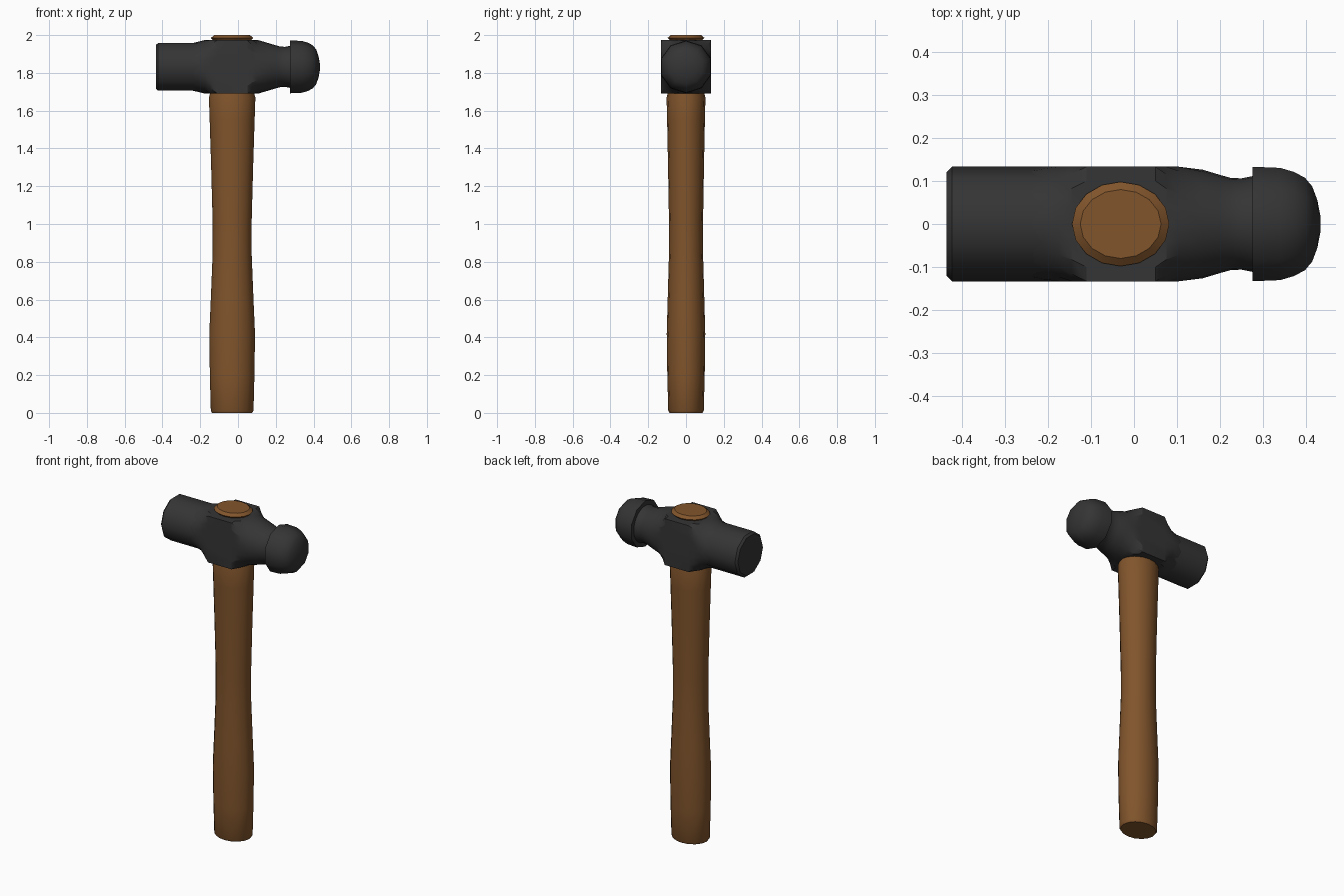
import bpy, bmesh
from math import cos, sin, pi, radians
from mathutils import Vector

if "Cube" in bpy.data.objects:
    bpy.data.objects.remove(bpy.data.objects["Cube"])


def material(name, rgb):
    m = bpy.data.materials.new(name)
    m.diffuse_color = (*rgb, 1)
    m.use_nodes = True
    m.node_tree.nodes["Principled BSDF"].inputs["Base Color"].default_value = m.diffuse_color
    return m


steel = material("dark_steel", (0.035, 0.035, 0.035))
wood = material("wood", (0.22, 0.09, 0.025))


def loft(name, rings, mat, angle):
    """Skin a list of equal-length point rings and cap both ends."""
    bm = bmesh.new()
    loops = [[bm.verts.new(p) for p in ring] for ring in rings]
    n = len(loops[0])
    for a, b in zip(loops, loops[1:]):
        for i in range(n):
            j = (i + 1) % n
            bm.faces.new((a[i], a[j], b[j], b[i]))
    bm.faces.new(loops[0])
    bm.faces.new(loops[-1])
    bmesh.ops.recalc_face_normals(bm, faces=bm.faces)
    me = bpy.data.meshes.new(name)
    bm.to_mesh(me)
    bm.free()
    me.materials.append(mat)
    ob = bpy.data.objects.new(name, me)
    bpy.context.collection.objects.link(ob)
    bpy.ops.object.select_all(action='DESELECT')
    ob.select_set(True)
    bpy.context.view_layer.objects.active = ob
    bpy.ops.object.shade_smooth_by_angle(angle=radians(angle))
    return ob


HEAD_Z = 1.832
HALF_Y, HALF_Z = 0.133, 0.142


def clamp(v, m):
    return max(-m, min(m, v))


def head_part(name, profile, sides, phase=0.0, angle=40):
    """Turn an (x, radius) profile about the head axis, flattened to the block's box."""
    rings = []
    for x, r in profile:
        ring = []
        for i in range(sides):
            a = phase + 2 * pi * i / sides
            ring.append(Vector((x, clamp(r * cos(a), HALF_Y),
                                HEAD_Z + clamp(r * sin(a), HALF_Z))))
        rings.append(ring)
    return loft(name, rings, steel, angle)


# striking face and shank
head_part("striking_face", [(-0.435, 0.121), (-0.423, 0.133), (-0.15, 0.133)], 10)

# square block flaring out of the shank and running down to the neck
head_part("head_block", [
    (-0.25, 0.124), (-0.21, 0.133), (-0.175, 0.142), (-0.145, 0.165),
    (-0.11, 0.2), (0.05, 0.2), (0.075, 0.165), (0.105, 0.142),
    (0.16, 0.126), (0.2, 0.114), (0.225, 0.107), (0.25, 0.106),
    (0.285, 0.113)], 24, angle=25)

# rounded peen
head_part("ball_peen", [
    (0.275, 0.14), (0.34, 0.137), (0.372, 0.127), (0.397, 0.113),
    (0.414, 0.092), (0.426, 0.058), (0.433, 0.02)], 10, phase=pi / 2)

# oval handle running through the head, its end swelling out on top
handle_profile = [
    (0.0, 0.106, 0.088), (0.012, 0.113, 0.094), (0.2, 0.118, 0.099),
    (0.42, 0.121, 0.102), (0.6, 0.113, 0.097), (0.85, 0.103, 0.09),
    (1.0, 0.103, 0.09), (1.3, 0.111, 0.095), (1.55, 0.119, 0.1),
    (1.67, 0.123, 0.103), (1.697, 0.115, 0.095), (1.95, 0.1, 0.085),
    (1.972, 0.1, 0.085), (1.985, 0.113, 0.098), (2.0, 0.094, 0.08)]
loft("handle", [[Vector((-0.031 + rx * cos(2 * pi * i / 16),
                         ry * sin(2 * pi * i / 16), z)) for i in range(16)]
                for z, rx, ry in handle_profile], wood, 30)
